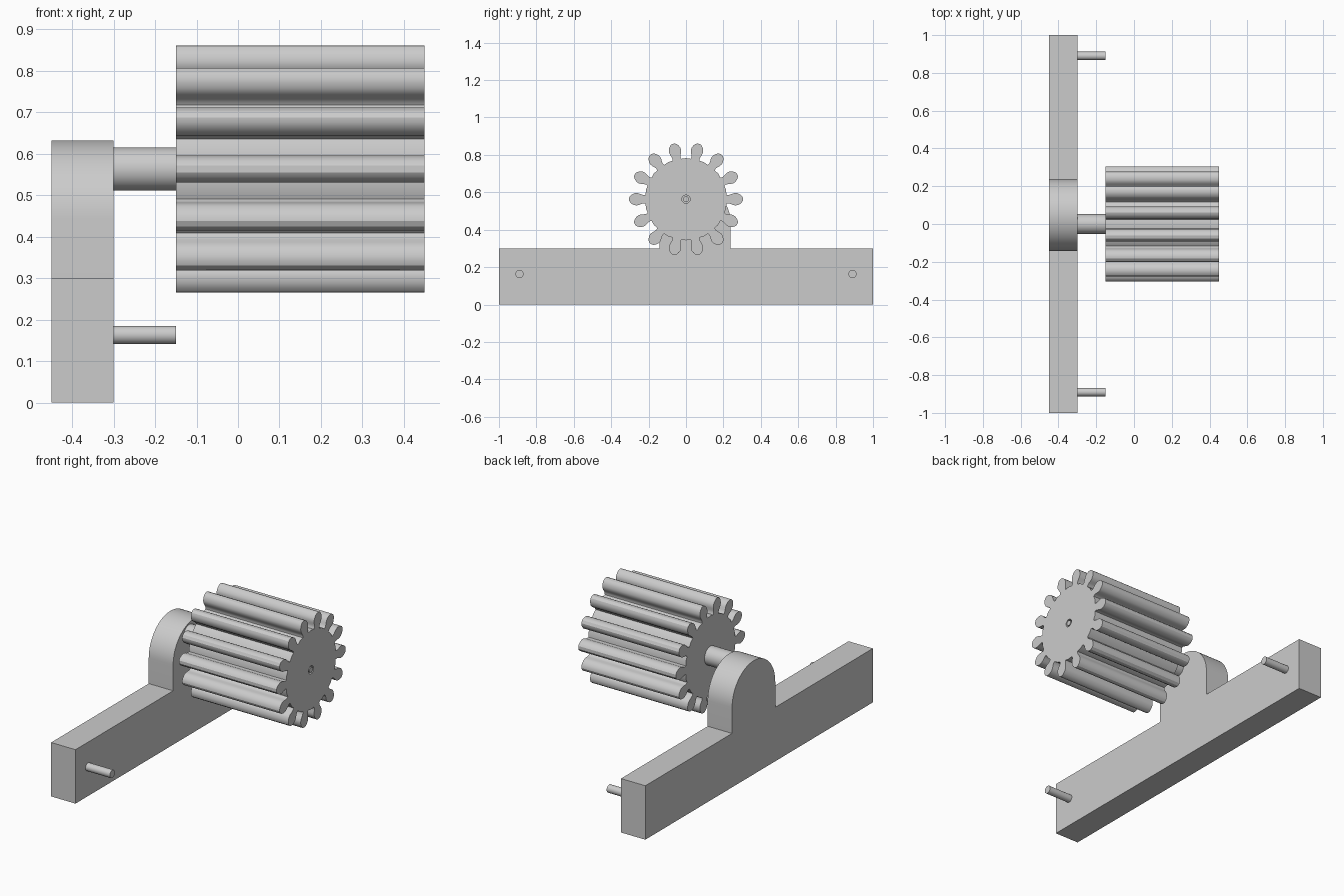
import bpy
import bmesh
from math import sin, cos, pi, tau, radians

if "Cube" in bpy.data.objects:
    bpy.data.objects.remove(bpy.data.objects["Cube"])

grey = bpy.data.materials.new("light grey")
grey.use_nodes = True
colour = (0.6, 0.6, 0.6, 1)
grey.diffuse_color = colour
grey.node_tree.nodes["Principled BSDF"].inputs["Base Color"].default_value = colour


def circle(y, z, radius, sides=32):
    return [(y + radius * cos(tau * i / sides), z + radius * sin(tau * i / sides))
            for i in range(sides)]


def prism(name, loops, x0, x1):
    """Extrude a (y, z) outline along x; extra loops become holes."""
    bm = bmesh.new()
    edges = []
    for loop in loops:
        verts = [bm.verts.new((x0, y, z)) for y, z in loop]
        if len(loops) == 1:
            bm.faces.new(verts)
        else:
            edges += [bm.edges.new((v, verts[i - 1])) for i, v in enumerate(verts)]
    if edges:
        bmesh.ops.triangle_fill(bm, edges=edges, use_beauty=True)
    result = bmesh.ops.extrude_face_region(bm, geom=bm.faces[:], use_keep_orig=True)
    moved = [g for g in result["geom"] if isinstance(g, bmesh.types.BMVert)]
    bmesh.ops.translate(bm, verts=moved, vec=(x1 - x0, 0, 0))
    bmesh.ops.recalc_face_normals(bm, faces=bm.faces[:])
    mesh = bpy.data.meshes.new(name)
    bm.to_mesh(mesh)
    bm.free()
    mesh.materials.append(grey)
    obj = bpy.data.objects.new(name, mesh)
    bpy.context.collection.objects.link(obj)
    bpy.ops.object.select_all(action='DESELECT')
    obj.select_set(True)
    bpy.context.view_layer.objects.active = obj
    bpy.ops.object.shade_smooth_by_angle(angle=radians(28))
    return obj


PLATE_BACK, PLATE_FRONT, GEAR_BACK, GEAR_FRONT = -0.45, -0.30, -0.15, 0.45
AXLE_Z = 0.563

# Mounting plate with an arched boss standing on its top edge
arch = [(0.048 + 0.19 * cos(pi * i / 32), 0.442 + 0.19 * sin(pi * i / 32))
        for i in range(33)]
plate = [(-1, 0), (1, 0), (1, 0.3), (0.238, 0.3)] + arch + [(-0.142, 0.3), (-1, 0.3)]
prism("mounting_plate", [plate], PLATE_BACK, PLATE_FRONT)

# Two locating pins
for side, y in (("left", 0.89), ("right", -0.89)):
    prism("pin_" + side, [circle(y, 0.163, 0.022, 24)], PLATE_FRONT, GEAR_BACK)

# Shaft between plate and gear
prism("shaft", [circle(0, AXLE_Z, 0.052)], PLATE_FRONT, GEAR_BACK)

# Pinion gear: one leaf-shaped tooth flank (radius, half width), repeated
TEETH = 14
flank = [(0.216, 0.024), (0.226, 0.022), (0.238, 0.025), (0.25, 0.03), (0.262, 0.033),
         (0.274, 0.032), (0.288, 0.026), (0.298, 0.018), (0.304, 0.008)]
tooth = [(r, -w) for r, w in flank] + [(r, w) for r, w in reversed(flank)]
gear = []
for i in range(TEETH):
    a = tau * i / TEETH
    gear += [(r * cos(a) - w * sin(a), AXLE_Z + r * sin(a) + w * cos(a)) for r, w in tooth]
    mid = a + pi / TEETH
    gear.append((0.22 * cos(mid), AXLE_Z + 0.22 * sin(mid)))
prism("pinion_gear", [gear, circle(0, AXLE_Z, 0.022, 24)], GEAR_BACK, GEAR_FRONT)

# Thin axle pin visible in the gear bore
prism("axle_pin", [circle(0, AXLE_Z, 0.015, 24)], GEAR_BACK, GEAR_FRONT)
